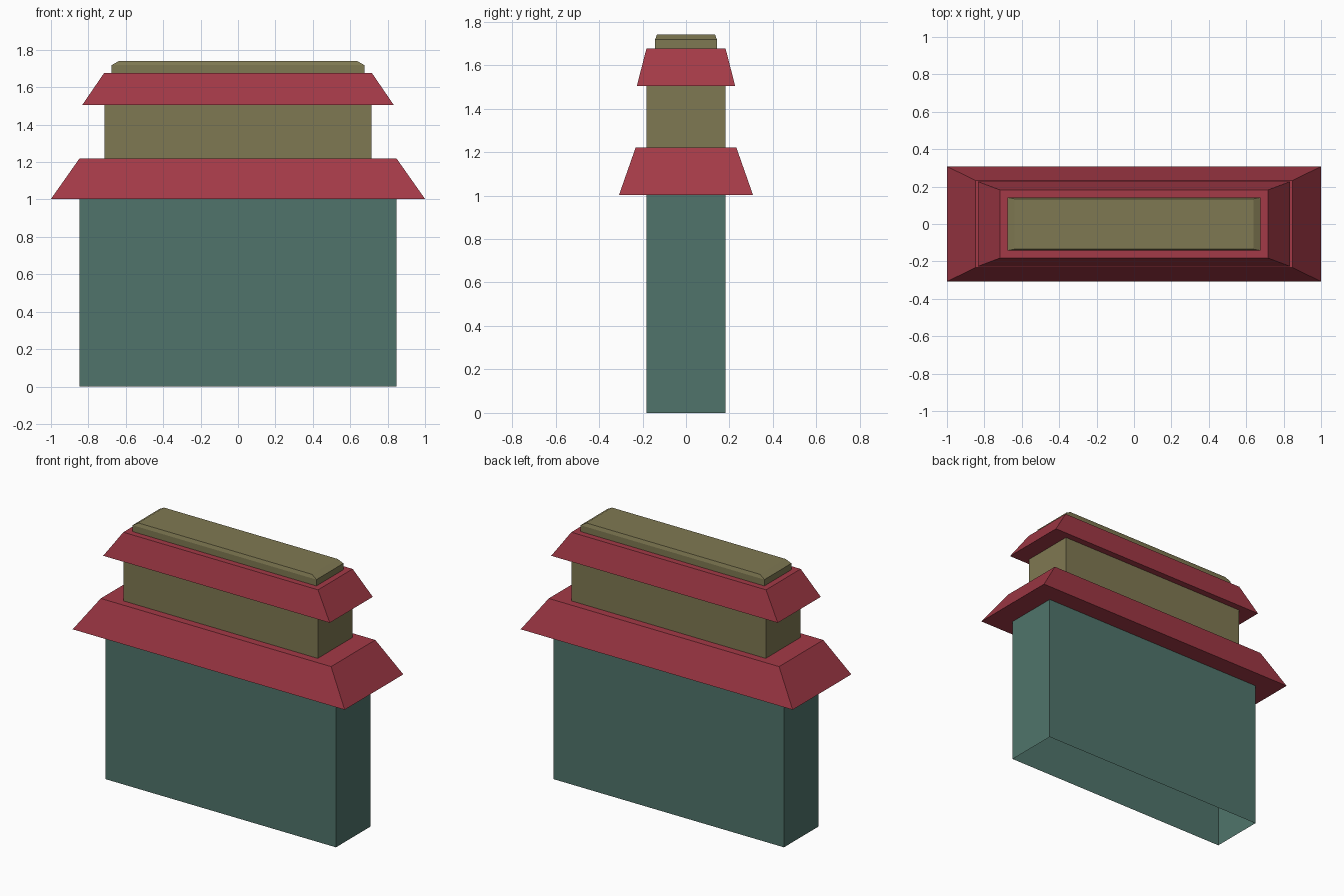
import bpy, bmesh

if "Cube" in bpy.data.objects:
    bpy.data.objects.remove(bpy.data.objects["Cube"])


def material(name, rgb):
    m = bpy.data.materials.new(name)
    m.diffuse_color = (*rgb, 1)
    m.use_nodes = True
    m.node_tree.nodes["Principled BSDF"].inputs["Base Color"].default_value = m.diffuse_color
    return m


GREEN = material("muted_green", (0.080, 0.175, 0.146))
RED = material("roof_red", (0.370, 0.042, 0.063))
OLIVE = material("olive", (0.213, 0.190, 0.085))


def stack(name, mat, rings, bottom=True):
    """Loft rectangular rings (half x, half y, z) and cap the ends."""
    bm = bmesh.new()
    loops = []
    for x, y, z in rings:
        loops.append([bm.verts.new((sx * x, sy * y, z))
                      for sx, sy in ((-1, -1), (1, -1), (1, 1), (-1, 1))])
    for a, b in zip(loops, loops[1:]):
        for i in range(4):
            j = (i + 1) % 4
            bm.faces.new((a[i], a[j], b[j], b[i]))
    bm.faces.new(loops[-1])
    if bottom:
        bm.faces.new(loops[0][::-1])
    me = bpy.data.meshes.new(name)
    bm.to_mesh(me)
    bm.free()
    me.materials.append(mat)
    ob = bpy.data.objects.new(name, me)
    bpy.context.collection.objects.link(ob)
    return ob


# Lower walls, open underneath
stack("lower_wall", GREEN, [(0.848, 0.182, 0), (0.848, 0.182, 1.004)], bottom=False)
# Lower hipped eave with a flat ledge
stack("lower_roof", RED, [(1.0, 0.308, 1.003), (0.847, 0.232, 1.22)])
# Upper walls
stack("upper_wall", OLIVE, [(0.714, 0.182, 1.215), (0.714, 0.182, 1.51)])
# Upper hipped eave
stack("upper_roof", RED, [(0.833, 0.226, 1.505), (0.716, 0.182, 1.676)])
# Ridge cap with chamfered ends
stack("ridge_cap", OLIVE, [(0.676, 0.142, 1.67), (0.676, 0.142, 1.718), (0.638, 0.134, 1.74)])
